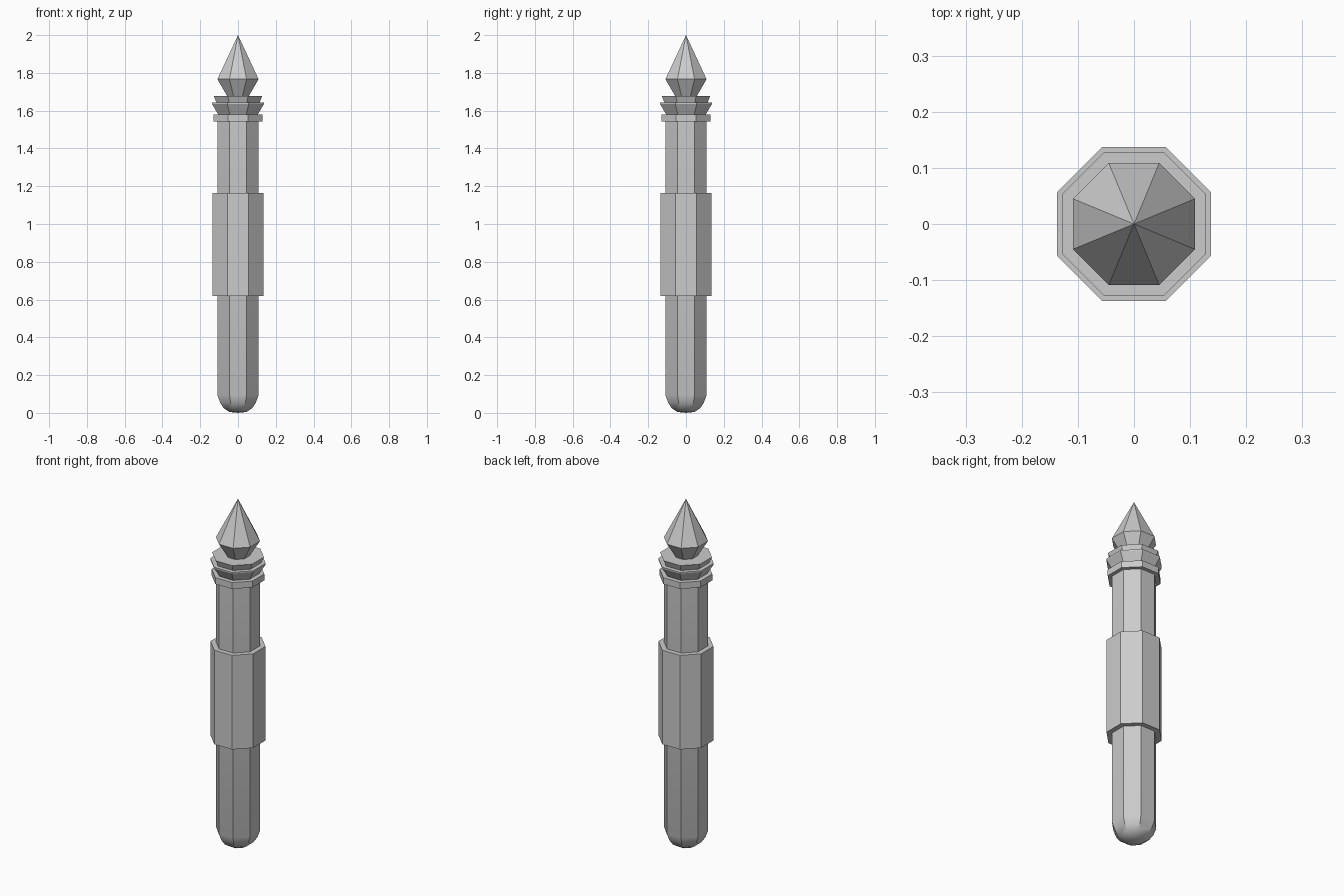
import bpy, bmesh, math

if "Cube" in bpy.data.objects:
    bpy.data.objects.remove(bpy.data.objects["Cube"])

SIDES = 8
TO_CORNER = 1 / math.cos(math.pi / SIDES)  # flat-to-centre distance -> corner radius


def octagon_part(name, profile, smooth=False):
    """Turn a bottom-to-top (half width, z) profile into a closed octagonal solid."""
    bm = bmesh.new()
    rings = []
    for half, z in profile:
        if half == 0:
            rings.append([bm.verts.new((0, 0, z))])
            continue
        r = half * TO_CORNER
        angles = [(i + 0.5) * 2 * math.pi / SIDES for i in range(SIDES)]
        rings.append([bm.verts.new((r * math.cos(a), r * math.sin(a), z)) for a in angles])
    for low, high in zip(rings, rings[1:]):
        for i in range(SIDES):
            j = (i + 1) % SIDES
            if len(high) == 1:
                bm.faces.new((low[i], low[j], high[0]))
            elif len(low) == 1:
                bm.faces.new((low[0], high[j], high[i]))
            else:
                bm.faces.new((low[i], low[j], high[j], high[i]))
    for ring in (rings[0], rings[-1]):
        if len(ring) > 1:
            bm.faces.new(ring)
    bmesh.ops.recalc_face_normals(bm, faces=bm.faces)
    mesh = bpy.data.meshes.new(name)
    bm.to_mesh(mesh)
    bm.free()
    obj = bpy.data.objects.new(name, mesh)
    bpy.context.collection.objects.link(obj)
    if smooth:
        bpy.ops.object.select_all(action='DESELECT')
        obj.select_set(True)
        bpy.context.view_layer.objects.active = obj
        bpy.ops.object.shade_smooth_by_angle(angle=math.radians(35))
    return obj


# Main shaft with a rounded lower end
octagon_part("shaft", [(0, 0), (0.045, 0.005), (0.075, 0.025), (0.095, 0.055),
                       (0.109, 0.095), (0.109, 1.56)], smooth=True)

# Thick grip sleeve
octagon_part("grip_sleeve", [(0.136, 0.62), (0.136, 1.163)])

# Collar: straight band, then two flared rings
octagon_part("collar_band", [(0.13, 1.543), (0.13, 1.58)])
octagon_part("collar_lower_flare", [(0.105, 1.58), (0.137, 1.635), (0.137, 1.642)])
octagon_part("collar_upper_flare", [(0.114, 1.642), (0.128, 1.677)])

# Pointed finial
octagon_part("finial", [(0.056, 1.675), (0.109, 1.767), (0, 2.0)])
